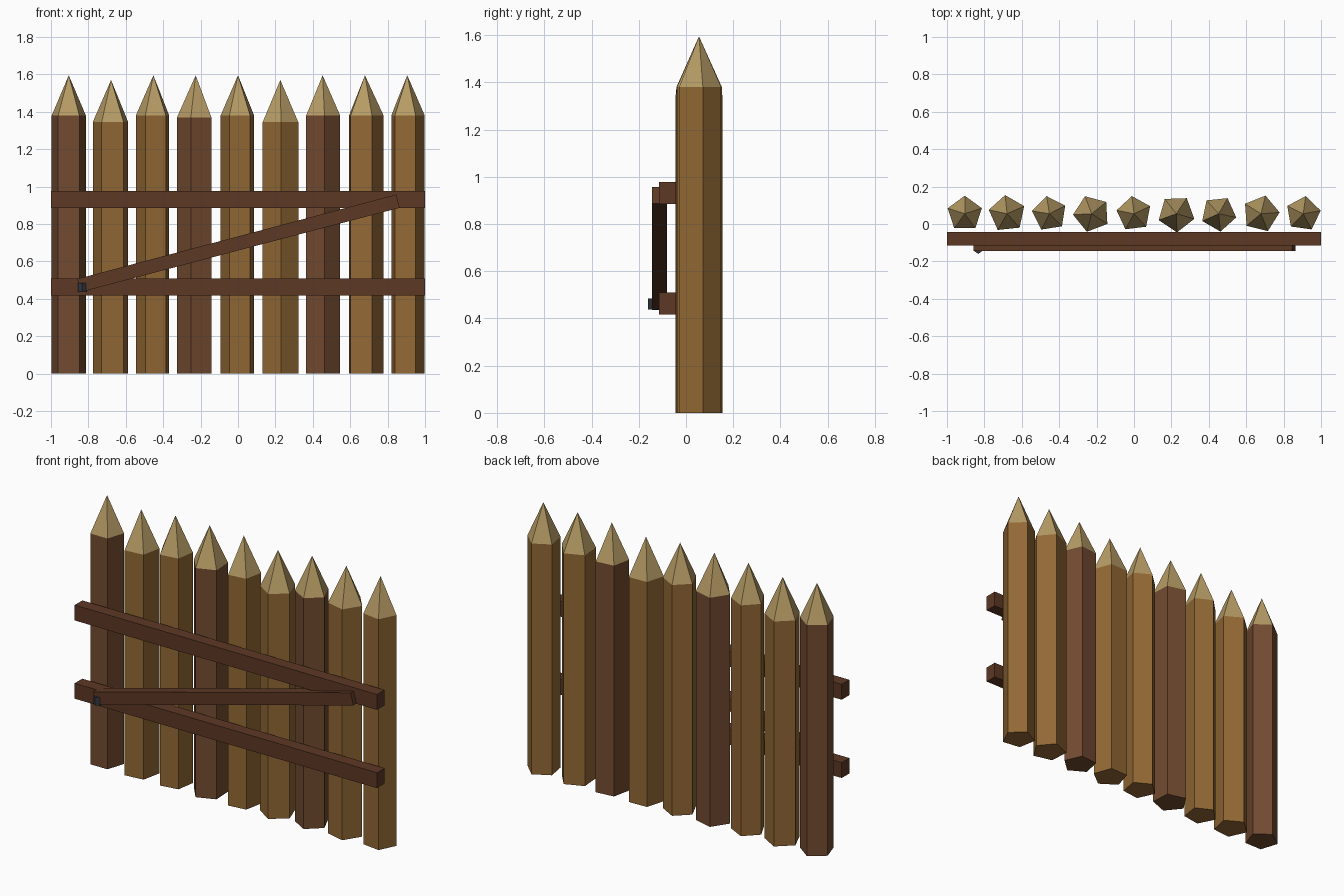
import bpy, bmesh
from math import radians, cos, sin, atan2, hypot
from mathutils import Matrix

if "Cube" in bpy.data.objects:
    bpy.data.objects.remove(bpy.data.objects["Cube"])


def material(name, rgb):
    m = bpy.data.materials.new(name)
    m.diffuse_color = (*rgb, 1)
    m.use_nodes = True
    m.node_tree.nodes["Principled BSDF"].inputs["Base Color"].default_value = m.diffuse_color
    return m


LIGHT = material("light_bark", (0.29, 0.14, 0.035))
DARK = material("dark_bark", (0.17, 0.07, 0.03))
CUT = material("cut_wood", (0.47, 0.33, 0.13))
RAIL = material("rail_wood", (0.11, 0.04, 0.018))
IRON = material("iron", (0.035, 0.04, 0.05))


def finish(name, bm, mat):
    bmesh.ops.recalc_face_normals(bm, faces=bm.faces)
    me = bpy.data.meshes.new(name)
    bm.to_mesh(me)
    bm.free()
    me.materials.append(mat)
    ob = bpy.data.objects.new(name, me)
    bpy.context.collection.objects.link(ob)
    return ob


def ring(bm, x, y, r, z, n, deg):
    return [bm.verts.new((x + r * cos(radians(deg + 360 * i / n)),
                          y + r * sin(radians(deg + 360 * i / n)), z)) for i in range(n)]


def prism(name, x, y, r, z0, z1, n, deg, mat):
    bm = bmesh.new()
    a, b = ring(bm, x, y, r, z0, n, deg), ring(bm, x, y, r, z1, n, deg)
    bm.faces.new(a)
    bm.faces.new(b)
    for i in range(n):
        j = (i + 1) % n
        bm.faces.new((a[i], a[j], b[j], b[i]))
    return finish(name, bm, mat)


def spike(name, x, y, r, z0, z1, n, deg, mat):
    bm = bmesh.new()
    a = ring(bm, x, y, r, z0, n, deg)
    tip = bm.verts.new((x, y, z1))
    bm.faces.new(a)
    for i in range(n):
        bm.faces.new((a[i], a[(i + 1) % n], tip))
    return finish(name, bm, mat)


def box(name, centre, size, mat, tilt=0):
    bm = bmesh.new()
    bmesh.ops.create_cube(bm, size=1, matrix=Matrix.Diagonal((*size, 1)))
    ob = finish(name, bm, mat)
    ob.location = centre
    ob.rotation_euler.y = -tilt
    return ob


# Sharpened five-sided logs: radius, turn, shoulder height, tip height
LOGS = [(0.096, 18, 1.38, 1.595), (0.1, 24, 1.345, 1.57), (0.095, 27, 1.38, 1.595),
        (0.1, 39, 1.37, 1.595), (0.095, 25, 1.38, 1.595), (0.1, 56, 1.345, 1.57),
        (0.096, 60, 1.38, 1.595), (0.1, 4, 1.38, 1.595), (0.095, 10, 1.38, 1.595)]
for i, (r, turn, shoulder, top) in enumerate(LOGS):
    x = (i - 4) * 0.2262
    prism(f"log_{i + 1}", x, 0.055, r, 0, shoulder, 5, turn, DARK if i % 3 == 0 else LIGHT)
    spike(f"log_point_{i + 1}", x, 0.055, r, shoulder, top, 5, turn, CUT)

# Horizontal rails
for name, z in (("lower_rail", 0.463), ("upper_rail", 0.931)):
    box(name, (0, -0.079, z), (2, 0.072, 0.092), RAIL)

# Diagonal brace across the rails
x0, z0, x1, z1 = -0.85, 0.471, 0.855, 0.922
box("diagonal_brace", ((x0 + x1) / 2, -0.1125, (z0 + z1) / 2),
    (hypot(x1 - x0, z1 - z0), 0.065, 0.073), RAIL, atan2(z1 - z0, x1 - x0))

# Iron peg at the foot of the brace
prism("iron_peg", -0.833, -0.135, 0.025, 0.437, 0.485, 5, -90, IRON)
